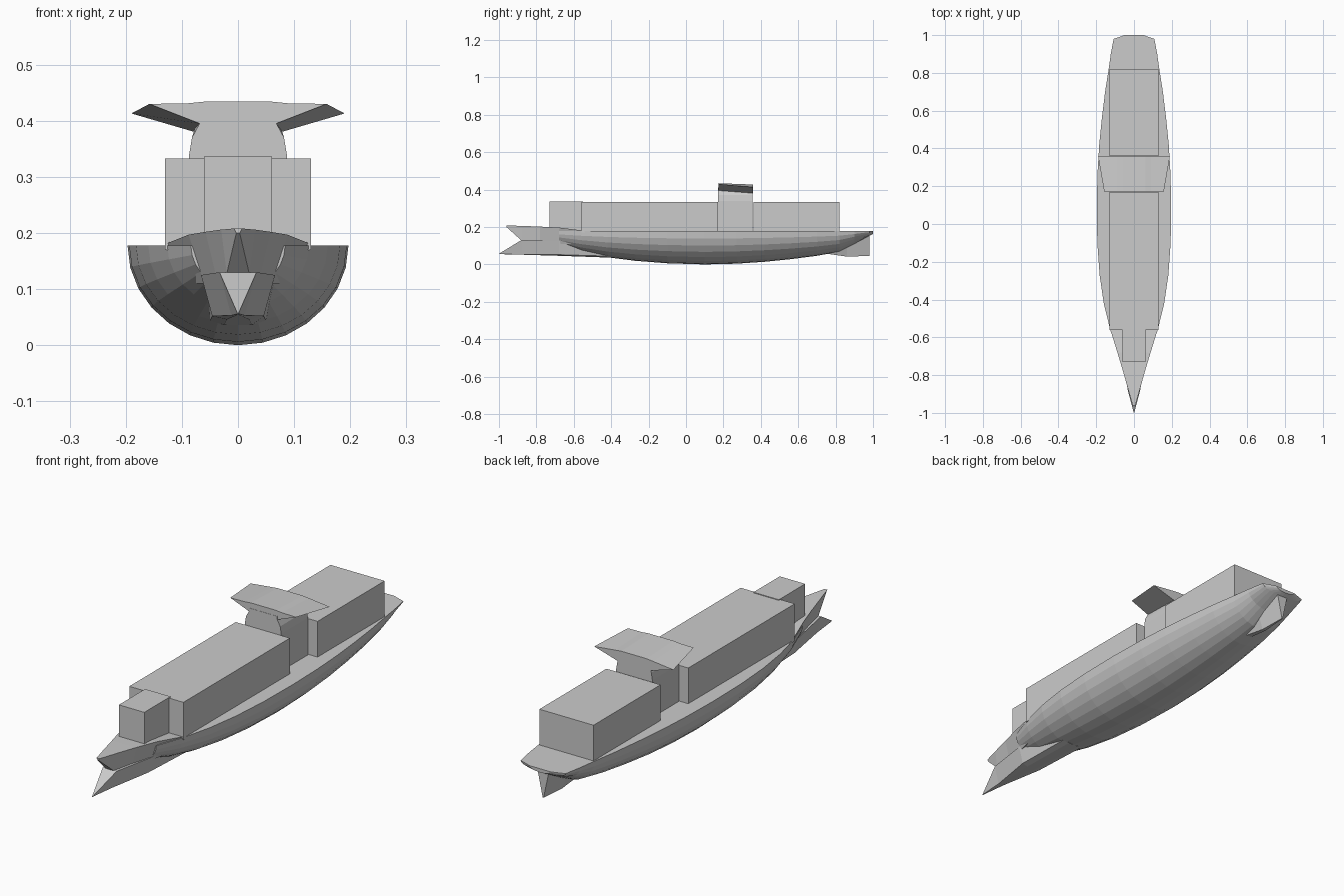
import bpy, bmesh, math

def finish(name, bm):
    bmesh.ops.remove_doubles(bm, verts=bm.verts, dist=1e-5)
    bmesh.ops.recalc_face_normals(bm, faces=bm.faces)
    me = bpy.data.meshes.new(name)
    bm.to_mesh(me)
    bm.free()
    ob = bpy.data.objects.new(name, me)
    bpy.context.collection.objects.link(ob)
    return ob

def loft(name, rings):
    """Skin closed rings of equal length and cap both ends."""
    bm = bmesh.new()
    loops = [[bm.verts.new(p) for p in r] for r in rings]
    n = len(rings[0])
    for a, b in zip(loops, loops[1:]):
        for i in range(n):
            j = (i + 1) % n
            bm.faces.new((a[i], a[j], b[j], b[i]))
    bm.faces.new(loops[0])
    bm.faces.new(loops[-1])
    return finish(name, bm)

def mirrored(y, half):
    """Ring at y from right-hand (x, z) points listed top to bottom."""
    return [(x, y, z) for x, z in half] + [(-x, y, z) for x, z in reversed(half)]

def box(name, hx, y0, y1, z0, z1):
    return loft(name, [mirrored(y, [(hx, z1), (hx, z0)]) for y in (y0, y1)])

DECK = 0.178

def bowl(y, w, zb):
    """Flat-topped half ellipse."""
    n = 14
    return [(w * math.cos(math.pi * i / n), y,
             DECK - (DECK - zb) * math.sin(math.pi * i / n)) for i in range(n + 1)]

# Hull: (y, half width, keel height)
loft("hull", [bowl(*s) for s in [
    (-0.68, 0.084, 0.100), (-0.56, 0.126, 0.066), (-0.42, 0.160, 0.038),
    (-0.27, 0.182, 0.019), (-0.10, 0.194, 0.006), (0.10, 0.197, 0.0),
    (0.27, 0.193, 0.004), (0.42, 0.184, 0.014), (0.56, 0.170, 0.028),
    (0.70, 0.153, 0.046), (0.82, 0.134, 0.068), (0.90, 0.123, 0.108),
    (0.98, 0.108, 0.152), (1.00, 0.050, 0.162)]])

# Raised flared bow above the waist: deck edge, then waist
loft("upper_bow", [mirrored(y, [(w, z), (v, b)]) for y, w, z, v, b in [
    (-0.96, 0.007, 0.208, 0.003, 0.200), (-0.88, 0.030, 0.206, 0.020, 0.128),
    (-0.78, 0.058, 0.202, 0.038, 0.120), (-0.68, 0.088, 0.197, 0.060, 0.110),
    (-0.55, 0.128, 0.181, 0.090, 0.110)]])

# Pointed ram bow running back into the keel
loft("lower_bow", [mirrored(y, h) for y, h in [
    (-1.00, [(0.001, 0.057), (0.001, 0.056), (0.0005, 0.055)]),
    (-0.88, [(0.033, 0.130), (0.012, 0.053), (0.006, 0.052)]),
    (-0.68, [(0.066, 0.125), (0.046, 0.052), (0.020, 0.046)]),
    (-0.40, [(0.060, 0.120), (0.050, 0.044), (0.025, 0.036)])]])

# Stern skeg
loft("stern_skeg", [mirrored(y, h) for y, h in [
    (0.76, [(0.040, 0.120), (0.012, 0.056)]),
    (0.86, [(0.040, 0.130), (0.008, 0.042)]),
    (0.98, [(0.028, 0.165), (0.002, 0.045)])]])

# Cargo blocks
box("forward_cargo", 0.130, -0.56, 0.17, 0.17, 0.333)
box("bow_cargo", 0.061, -0.73, -0.55, 0.17, 0.336)
box("aft_cargo", 0.130, 0.36, 0.82, 0.17, 0.333)

# Bridge tower with waisted neck
loft("bridge_tower", [mirrored(y, [(n, 0.410), (n, 0.396), (0.082, 0.370),
                                   (0.087, 0.340), (0.087, 0.170)])
                      for y, n in [(0.172, 0.068), (0.355, 0.074)]])

# Winged bridge roof, wider and lower toward the stern
loft("bridge_wings", [mirrored(y, h) for y, h in [
    (0.173, [(0.06, 0.434), (0.09, 0.431), (0.158, 0.430), (0.068, 0.395)]),
    (0.358, [(0.06, 0.427), (0.09, 0.424), (0.190, 0.413), (0.074, 0.379)])]])
